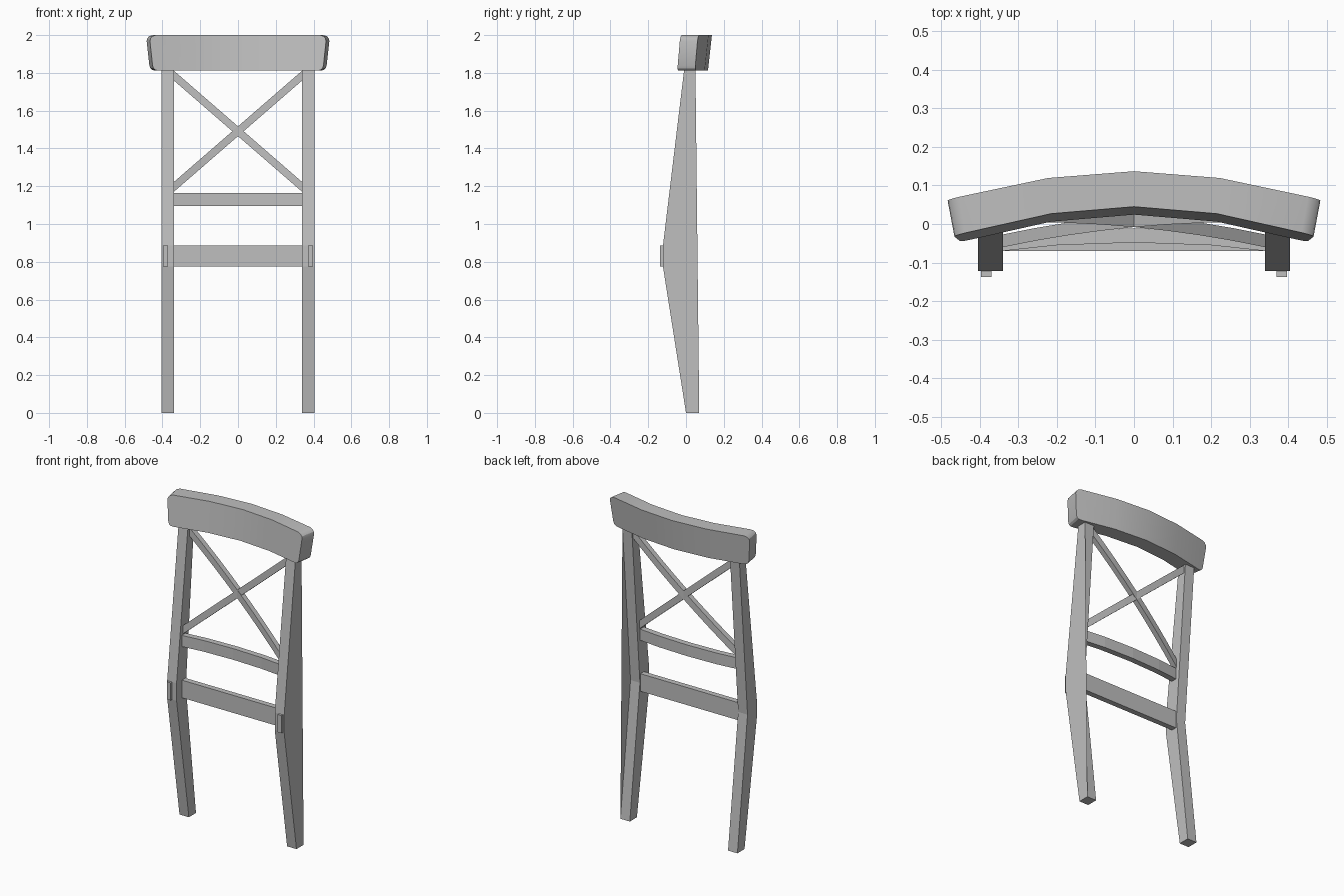
import bpy, bmesh

cube = bpy.data.objects.get("Cube")
if cube:
    bpy.data.objects.remove(cube, do_unlink=True)

grey = bpy.data.materials.new("painted_grey")
grey.use_nodes = True
colour = (0.52, 0.52, 0.52, 1)
grey.diffuse_color = colour
grey.node_tree.nodes["Principled BSDF"].inputs["Base Color"].default_value = colour


def finish(name, bm, smooth=False):
    """Turn a bmesh into a named, painted object."""
    bmesh.ops.remove_doubles(bm, verts=bm.verts, dist=0.0001)
    bmesh.ops.recalc_face_normals(bm, faces=bm.faces)
    mesh = bpy.data.meshes.new(name)
    bm.to_mesh(mesh)
    bm.free()
    obj = bpy.data.objects.new(name, mesh)
    bpy.context.collection.objects.link(obj)
    mesh.materials.append(grey)
    if smooth:
        bpy.ops.object.select_all(action="DESELECT")
        obj.select_set(True)
        bpy.context.view_layer.objects.active = obj
        bpy.ops.object.shade_smooth_by_angle(angle=0.5)
    return obj


def prism(name, profile, x0, x1):
    """Extrude a (y, z) profile along x."""
    bm = bmesh.new()
    face = bm.faces.new([bm.verts.new((x0, y, z)) for y, z in profile])
    ext = bmesh.ops.extrude_face_region(bm, geom=[face])
    moved = [v for v in ext["geom"] if isinstance(v, bmesh.types.BMVert)]
    bmesh.ops.translate(bm, verts=moved, vec=(x1 - x0, 0, 0))
    if not face.is_valid or len(bm.faces) < len(profile) + 2:
        bm.faces.new([v for v in bm.verts if v not in moved])
    return finish(name, bm)


def bar(name, stations, depth, height):
    """Loft a rectangular section through (x, front y, low z) stations."""
    bm = bmesh.new()
    rings = []
    for x, y, z in stations:
        corners = ((y, z), (y + depth, z), (y + depth, z + height), (y, z + height))
        rings.append([bm.verts.new((x, cy, cz)) for cy, cz in corners])
    for a, b in zip(rings, rings[1:]):
        for i in range(4):
            j = (i + 1) % 4
            bm.faces.new((a[i], a[j], b[j], b[i]))
    bm.faces.new(rings[0])
    bm.faces.new(rings[-1])
    return finish(name, bm)


# Bent posts, with pegs on the front
post = [(0.0, 0), (0.07, 0), (-0.03, 0.83), (0.05, 1.815),
        (-0.01, 1.815), (-0.122, 0.885), (-0.122, 0.775)]
for side, s in (("left", 1), ("right", -1)):
    prism(side + "_post", post, s * 0.34, s * 0.405)
    peg = [(-0.137, 0.775), (-0.1, 0.775), (-0.1, 0.885), (-0.137, 0.885)]
    prism(side + "_peg", peg, s * 0.37, s * 0.397)

# Thin web filling the bend behind the left post
bm = bmesh.new()
bm.faces.new([bm.verts.new((0.405, y, z)) for y, z in post[1:4]])
finish("left_post_web", bm)

# Straight lower rail and bowed middle rail
H = 0.34
bar("lower_rail", [(-H, -0.07, 0.775), (H, -0.07, 0.775)], 0.035, 0.11)
bow = [(-H, -0.07), (-0.2, -0.055), (0, -0.048), (0.2, -0.055), (H, -0.07)]
bar("middle_rail", [(x, y, 1.095) for x, y in bow], 0.037, 0.07)

# Crossed braces, bowed backwards
for name, s in (("rising_brace", 1), ("falling_brace", -1)):
    path = []
    for i in range(-4, 5):
        t = i / 4
        path.append((s * H * t, -0.028 + 0.032 * t + 0.02 * (1 - t * t),
                     1.465 + 0.295 * t))
    bar(name, path, 0.033, 0.052)


# Curved top rail: rounded outline, bowed in plan and leaning back
def plan_y(x, knots):
    x = abs(x)
    (x0, y0), (x1, y1), (x2, y2) = knots
    if x < x1:
        return y0 + (y1 - y0) * (x - x0) / (x1 - x0)
    return y1 + (y2 - y1) * (x - x1) / (x2 - x1)


FRONT = ((0, 0.045), (0.21, 0.028), (0.46, -0.028))
BACK = ((0, 0.137), (0.22, 0.12), (0.48, 0.065))
END = [(0.215, 2.0), (0.435, 2.0), (0.453, 1.994), (0.463, 1.983), (0.466, 1.968),
       (0.452, 1.838), (0.447, 1.824), (0.437, 1.815), (0.42, 1.812), (0.215, 1.812)]
MID = [(0, 2.0), (0.215, 2.0), (0.215, 1.812), (0, 1.812)]
bm = bmesh.new()
for s in (1, -1):
    for cell in (MID, END):
        loops = []
        for knots, spread in ((FRONT, 1.0), (BACK, 1.038)):
            loops.append([bm.verts.new((s * x * spread,
                                        plan_y(x * spread, knots) - 0.11 * (2.0 - z), z))
                          for x, z in cell])
            bm.faces.new(loops[-1])
        for i in range(len(cell)):
            j = (i + 1) % len(cell)
            seam = cell[i][0] == cell[j][0] and cell[i][0] in (0, 0.215)
            if not seam:
                bm.faces.new((loops[0][i], loops[0][j], loops[1][j], loops[1][i]))
finish("top_rail", bm, smooth=True)
